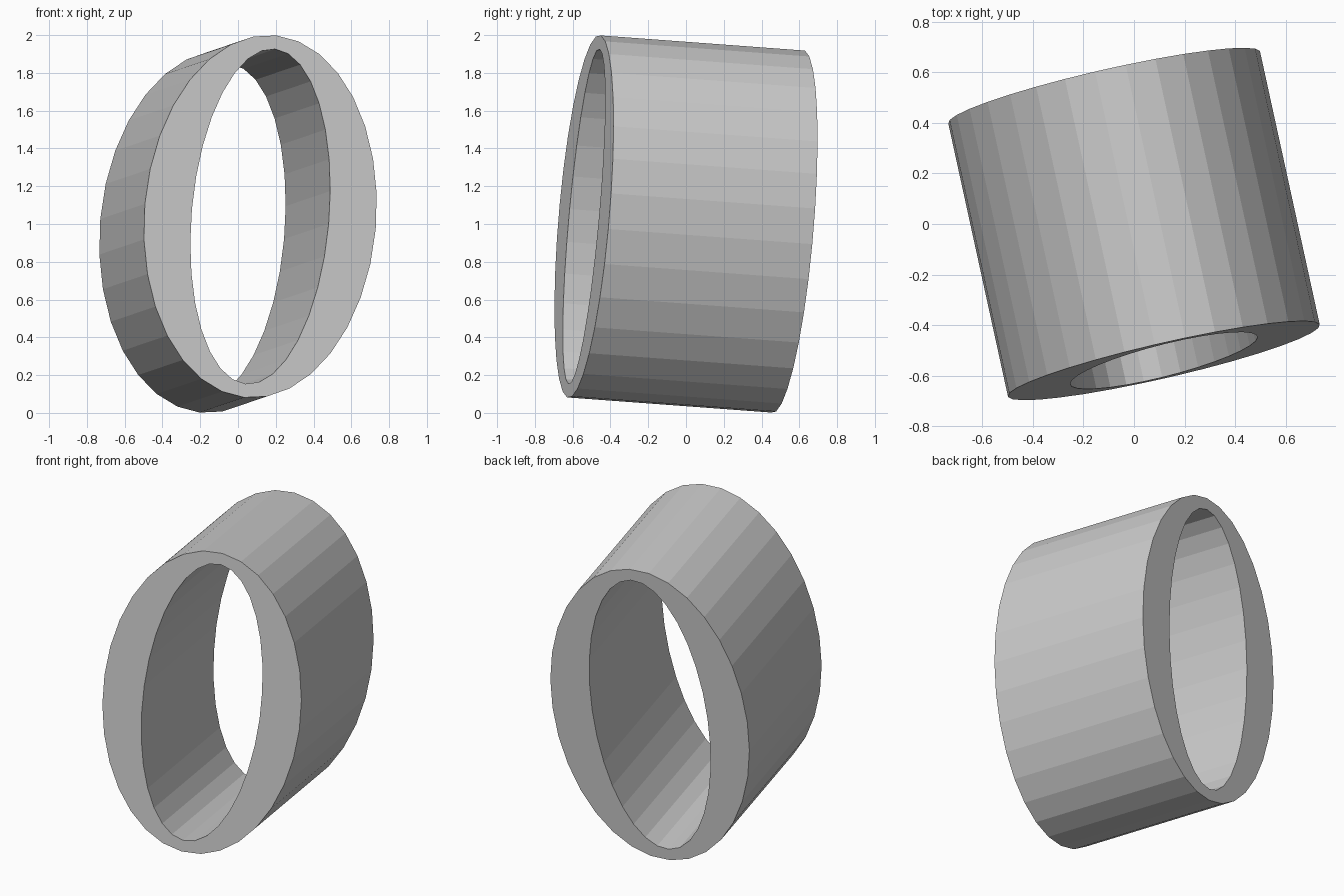
import bpy, bmesh
from math import sin, cos, pi
from mathutils import Matrix, Vector

if "Cube" in bpy.data.objects:
    bpy.data.objects.remove(bpy.data.objects["Cube"])

SIDES = 32
OUTER = (0.628, 0.966)   # half width, half height
INNER = (0.372, 0.8935)
TILT = 0.106             # roll of the ovals about the tube axis
half = Vector((-0.118, 0.54, -0.04))   # centre to back end

# Frame of the tube: width, height and axis directions
axis = half.normalized()
width = axis.cross(Vector((0, 0, 1))).normalized()
height = width.cross(axis)
u = width * cos(TILT) - height * sin(TILT)
v = height * cos(TILT) + width * sin(TILT)

bm = bmesh.new()


def oval(radii, centre):
    return [bm.verts.new(centre + u * radii[0] * cos(2 * pi * i / SIDES)
                         + v * radii[1] * sin(2 * pi * i / SIDES))
            for i in range(SIDES)]


# Four oval loops bridged into a closed oval tube
mid = Vector((0, 0, 1))
loops = [oval(OUTER, mid - half), oval(OUTER, mid + half),
         oval(INNER, mid + half), oval(INNER, mid - half)]
for k in range(4):
    a, b = loops[k], loops[(k + 1) % 4]
    for i in range(SIDES):
        j = (i + 1) % SIDES
        bm.faces.new((a[i], a[j], b[j], b[i]))
bmesh.ops.recalc_face_normals(bm, faces=bm.faces)

mesh = bpy.data.meshes.new("oval_tube")
bm.to_mesh(mesh)
bm.free()
bpy.context.collection.objects.link(bpy.data.objects.new("oval_tube", mesh))
